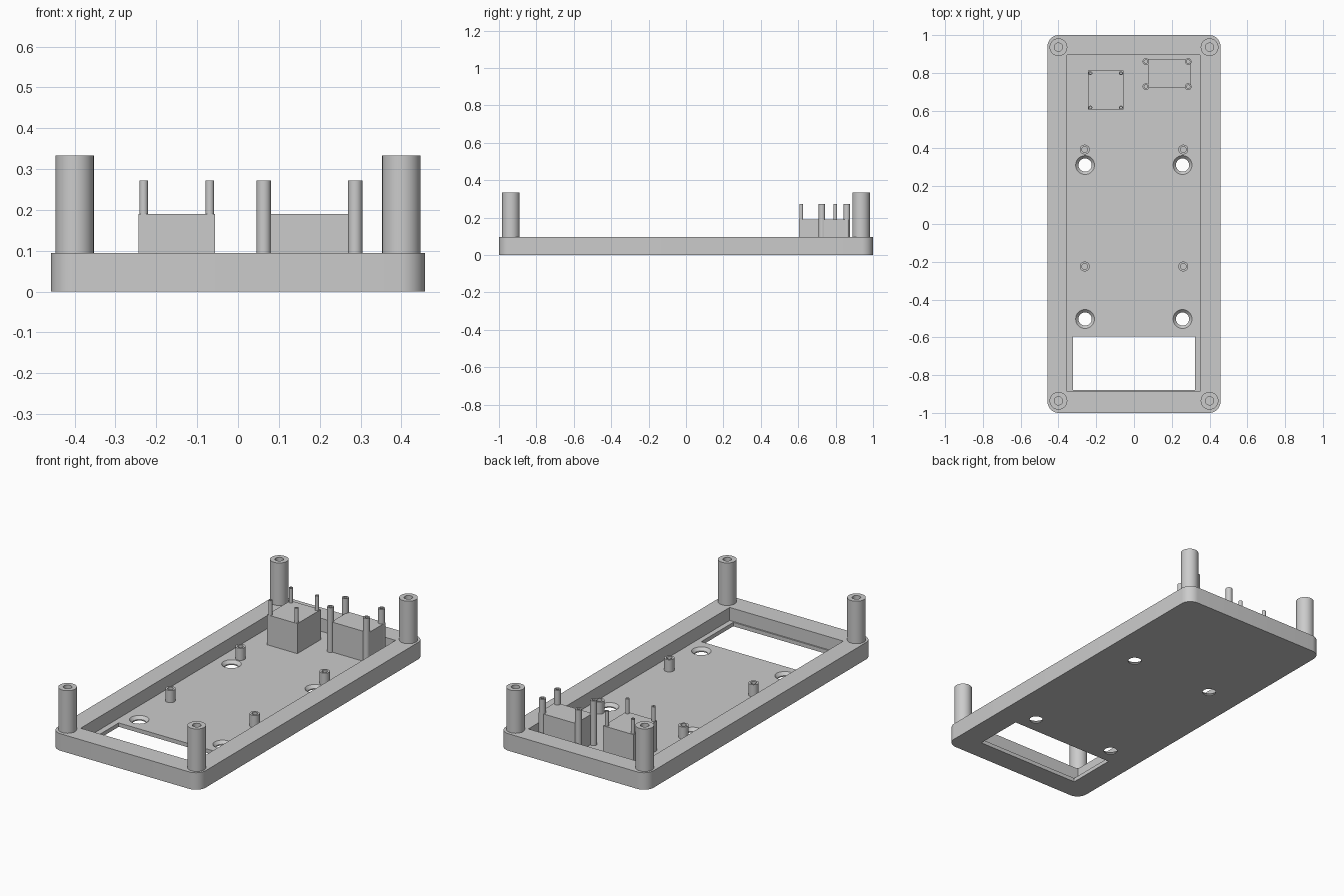
import bpy, bmesh
from math import cos, sin, pi
from mathutils import Vector

if "Cube" in bpy.data.objects:
    bpy.data.objects.remove(bpy.data.objects["Cube"], do_unlink=True)

RIM, FLOOR, PIN_TOP = 0.095, 0.022, 0.272

grey = bpy.data.materials.new("plain grey")
grey.use_nodes = True
grey.diffuse_color = (0.6, 0.6, 0.6, 1)
grey.node_tree.nodes["Principled BSDF"].inputs["Base Color"].default_value = (0.6, 0.6, 0.6, 1)


def finish(name, bm):
    bmesh.ops.recalc_face_normals(bm, faces=bm.faces[:])
    mesh = bpy.data.meshes.new(name)
    bm.to_mesh(mesh)
    bm.free()
    mesh.materials.append(grey)
    obj = bpy.data.objects.new(name, mesh)
    bpy.context.collection.objects.link(obj)
    return obj


def box(name, x0, x1, y0, y1, z0, z1, radius=0):
    """Box between limits, with optional rounded upright edges."""
    bm = bmesh.new()
    bmesh.ops.create_cube(bm, size=1)
    for v in bm.verts:
        v.co = Vector((x1 if v.co.x > 0 else x0, y1 if v.co.y > 0 else y0,
                       z1 if v.co.z > 0 else z0))
    if radius:
        upright = [e for e in bm.edges if abs(e.verts[0].co.z - e.verts[1].co.z) > 0.01]
        bmesh.ops.bevel(bm, geom=upright, offset=radius, segments=10,
                        profile=0.5, affect='EDGES')
    return finish(name, bm)


def lathe(name, x, y, profile, sides=32):
    """Closed solid turned from (radius, height) points."""
    bm = bmesh.new()
    rings = [[bm.verts.new((x + r * cos(2 * pi * i / sides), y + r * sin(2 * pi * i / sides), z))
              for i in range(sides)] for r, z in profile]
    for a, b in zip(rings, rings[1:]):
        for i in range(sides):
            j = (i + 1) % sides
            bm.faces.new((a[i], a[j], b[j], b[i]))
    bm.faces.new(rings[0])
    bm.faces.new(rings[-1])
    return finish(name, bm)


def smooth(obj):
    bpy.ops.object.select_all(action='DESELECT')
    obj.select_set(True)
    bpy.context.view_layer.objects.active = obj
    bpy.ops.object.shade_smooth_by_angle(angle=0.6)


def post(name, x, y, radius, bore, z0, z1, depth):
    """Upright post with a blind screw hole in its top."""
    smooth(lathe(name, x, y, [(radius, z0), (radius, z1), (bore, z1), (bore, z1 - depth)]))


def cut(target, cutter):
    mod = target.modifiers.new("cut", 'BOOLEAN')
    mod.operation, mod.solver, mod.object = 'DIFFERENCE', 'EXACT', cutter
    cutter.hide_render = True
    bpy.ops.object.select_all(action='DESELECT')
    bpy.context.view_layer.objects.active = target
    target.select_set(True)
    bpy.ops.object.modifier_apply(modifier=mod.name)
    bpy.data.objects.remove(cutter, do_unlink=True)


# Tray with recess, display window and countersunk screw holes
tray = box("tray", -0.458, 0.458, -1, 1, 0, RIM, radius=0.06)
cut(tray, box("recess_cutter", -0.354, 0.35, -0.886, 0.894, FLOOR, 0.2))
cut(tray, box("window_cutter", -0.322, 0.322, -0.878, -0.595, -0.1, 0.05))
for x in (-0.259, 0.257):
    for y in (0.312, -0.503):
        cut(tray, lathe("hole_cutter", x, y, [(0.035, -0.1), (0.035, 0.006),
                                              (0.05, FLOOR), (0.05, 0.05)]))
smooth(tray)

# Tall corner posts and short board posts
for x, side in ((-1, "right"), (1, "left")):
    for y, end in ((-0.936, "front"), (0.936, "back")):
        post(f"corner_post_{end}_{side}", x * 0.4, y, 0.047, 0.022, RIM - 0.005, 0.333, 0.2)
    for y, end in ((-0.225, "front"), (0.394, "back")):
        post(f"board_post_{end}_{side}", x * 0.261, y, 0.026, 0.015, FLOOR - 0.005, 0.09, 0.05)

# Raised blocks, each with four mounting pins
box("square_block", -0.244, -0.056, 0.605, 0.812, FLOOR - 0.005, 0.19)
box("wide_block", 0.073, 0.303, 0.722, 0.87, FLOOR - 0.005, 0.19)
for i, x in enumerate((-0.231, -0.069)):
    for j, y in enumerate((0.616, 0.798)):
        post(f"square_block_pin_{i}{j}", x, y, 0.0105, 0.005, FLOOR - 0.005, PIN_TOP, 0.06)
for i, x in enumerate((0.063, 0.287)):
    for j, y in enumerate((0.727, 0.86)):
        post(f"wide_block_pin_{i}{j}", x, y, 0.0175, 0.009, FLOOR - 0.005, PIN_TOP, 0.06)
